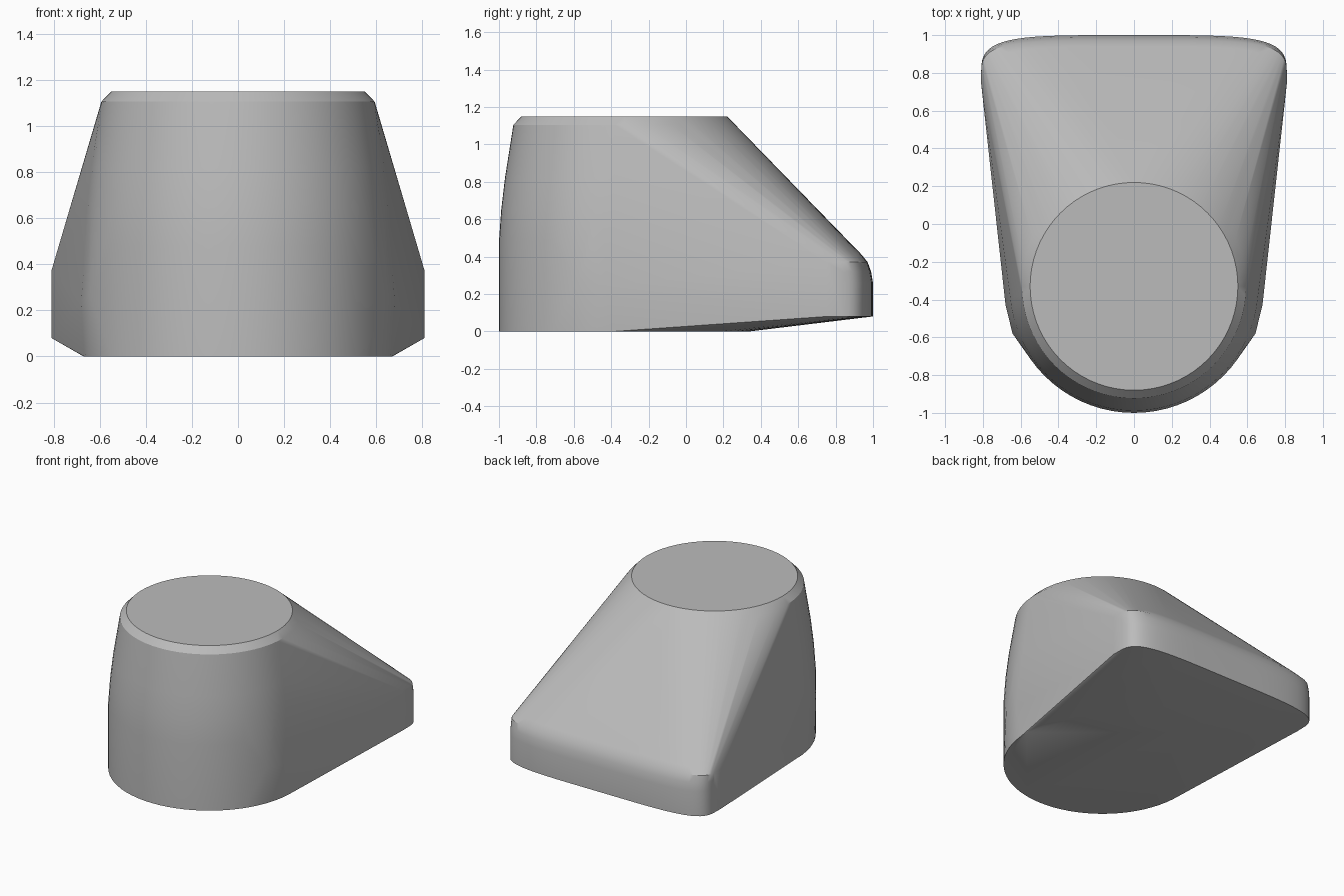
import bpy, bmesh
from math import sin, cos, pi, copysign

cube = bpy.data.objects.get("Cube")
if cube:
    bpy.data.objects.remove(cube, do_unlink=True)

grey = bpy.data.materials.new("plain grey")
grey.use_nodes = True
grey.diffuse_color = (0.5, 0.5, 0.5, 1)
grey.node_tree.nodes["Principled BSDF"].inputs["Base Color"].default_value = (0.5, 0.5, 0.5, 1)

SEGMENTS = 72
BARREL_Y = -0.33


def ring(radius, z):
    """Circular section of the upright barrel."""
    return [(radius * cos(2 * pi * i / SEGMENTS),
             BARREL_Y + radius * sin(2 * pi * i / SEGMENTS), z)
            for i in range(SEGMENTS)]


def toe_edge(z, inset, half_width):
    """Rounded rear edge of the low end, a softened half rectangle."""
    points = []
    for i in range(33):
        a = pi * i / 32
        c, s = cos(a), sin(a)
        x = copysign(abs(c) ** 0.45, c) * half_width
        y = 0.75 + (0.25 - inset) * max(s, 0) ** 0.45
        points.append((x, y, z))
    return points


# Barrel sections: straight foot, tapering shoulder, chamfered flat top
points = []
for radius, z in ((0.67, 0), (0.67, 0.48), (0.658, 0.65), (0.638, 0.82),
                  (0.615, 0.97), (0.593, 1.105), (0.55, 1.15)):
    points += ring(radius, z)

# Low end sections: upright rim with a rounded upper edge
for z, inset, half_width in ((0.08, 0, 0.81), (0.26, 0, 0.81), (0.32, 0.01, 0.81),
                             (0.37, 0.028, 0.81), (0.41, 0.06, 0.74)):
    points += toe_edge(z, inset, half_width)

# Slight bulge where the flanks meet the barrel
for side in (-1, 1):
    points += [(side * 0.68, -0.43, 0.24), (side * 0.643, -0.58, 0.27)]

# Skin all sections with one convex surface
bm = bmesh.new()
for p in points:
    bm.verts.new(p)
hull = bmesh.ops.convex_hull(bm, input=bm.verts[:])
spare = {v for v in hull["geom_interior"] + hull["geom_unused"]
         if isinstance(v, bmesh.types.BMVert)}
bmesh.ops.delete(bm, geom=list(spare), context="VERTS")
bmesh.ops.remove_doubles(bm, verts=bm.verts[:], dist=0.0005)
bmesh.ops.dissolve_limit(bm, angle_limit=0.01, verts=bm.verts[:], edges=bm.edges[:])
bmesh.ops.recalc_face_normals(bm, faces=bm.faces[:])

mesh = bpy.data.meshes.new("sloped_body")
bm.to_mesh(mesh)
bm.free()
mesh.materials.append(grey)
body = bpy.data.objects.new("sloped_body", mesh)
bpy.context.collection.objects.link(body)

# Smooth flanks, crisp rims
bpy.ops.object.select_all(action="DESELECT")
body.select_set(True)
bpy.context.view_layer.objects.active = body
bpy.ops.object.shade_smooth_by_angle(angle=pi / 6)
